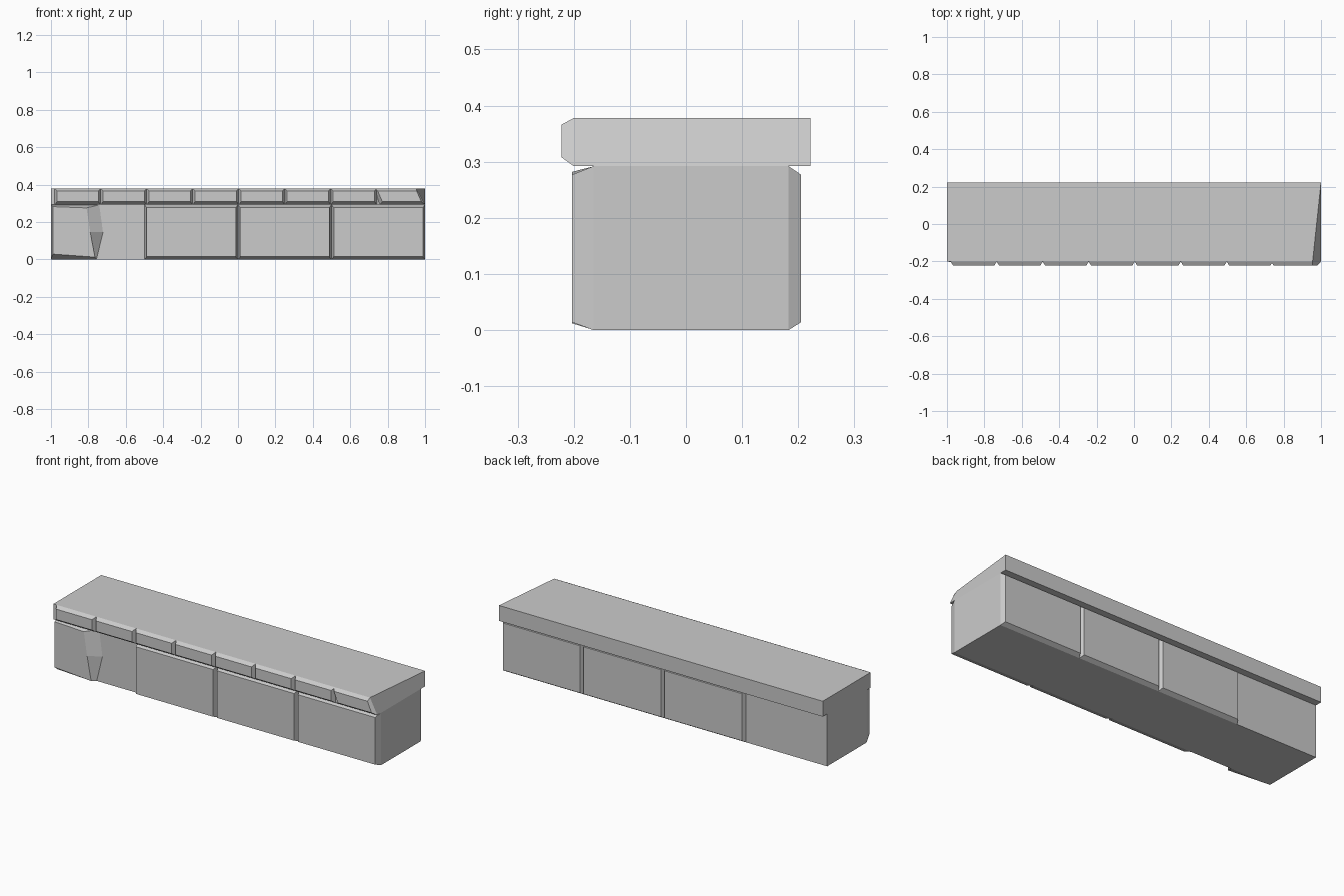
import bpy, bmesh

if "Cube" in bpy.data.objects:
    bpy.data.objects.remove(bpy.data.objects["Cube"])


def make_object(name, verts, faces):
    mesh = bpy.data.meshes.new(name)
    mesh.from_pydata(verts, [], faces)
    bm = bmesh.new()
    bm.from_mesh(mesh)
    bmesh.ops.recalc_face_normals(bm, faces=bm.faces)
    bm.to_mesh(mesh)
    bm.free()
    obj = bpy.data.objects.new(name, mesh)
    bpy.context.collection.objects.link(obj)
    return obj


def box(name, x0, x1, y0, y1, z0, z1):
    verts = [(x, y, z) for z in (z0, z1) for y in (y0, y1) for x in (x0, x1)]
    faces = [(0, 1, 3, 2), (4, 5, 7, 6), (0, 1, 5, 4), (2, 3, 7, 6), (0, 2, 6, 4), (1, 3, 7, 5)]
    return make_object(name, verts, faces)


def block(name, base, face, y_base, y_face):
    """Raised stone face: base and face are outlines of four (x, z) corners."""
    verts = [(x, y_base, z) for x, z in base] + [(x, y_face, z) for x, z in face]
    sides = [(i, (i + 1) % 4, (i + 1) % 4 + 4, i + 4) for i in range(4)]
    return make_object(name, verts, sides + [(0, 1, 2, 3), (4, 5, 6, 7)])


def rect(x0, x1, z0, z1):
    return [(x0, z0), (x1, z0), (x1, z1), (x0, z1)]


BODY_TOP, TOP = 0.292, 0.378

# Wall core
box("wall_core", -1, 1, -0.165, 0.183, 0, BODY_TOP)

# Three whole blocks on front and back
for i in range(3):
    x0, x1 = -0.5 + 0.5 * i, 0.5 * i
    base = rect(x0, x1, 0, BODY_TOP)
    face = rect(x0 + 0.012, x1 - 0.012, 0.014, 0.277)
    block(f"front_block_{i}", base, face, -0.165, -0.203)
    block(f"back_block_{i}", base, face, 0.183, 0.205)

# Broken block at the left end of the front, with a ragged sloping edge
front, back = -0.203, -0.164
make_object(
    "broken_front_block",
    [(-1, back, 0), (-0.755, back, 0), (-0.72, back, 0.145), (-0.74, back, BODY_TOP), (-1, back, BODY_TOP),
     (-0.99, front, 0.028), (-0.765, front, 0.012), (-0.79, front, 0.145), (-0.81, front, 0.275),
     (-0.99, front, 0.282)],
    [(0, 1, 2, 3, 4), (5, 6, 7, 8, 9)] + [(i, (i + 1) % 5, (i + 1) % 5 + 5, i + 5) for i in range(5)])

# Coping slab, with its top front right corner knocked off
slab = box("coping_slab", -1, 1, -0.2, 0.222, BODY_TOP, TOP)
slab.data.vertices[5].co.x = 0.955

# Row of coping stones along the front
for i in range(8):
    x0 = -0.98 + 0.246 * i
    x1 = x0 + 0.246
    base = rect(x0, x1, BODY_TOP, TOP)
    face = rect(x0 + 0.012, x1 - 0.012, 0.308, 0.366)
    if i == 7:
        base = [(x0 + 0.015, BODY_TOP), (1, BODY_TOP), (0.955, TOP), (x0 - 0.01, TOP)]
        face = [(x0 + 0.03, 0.308), (0.98, 0.308), (0.955, 0.366), (x0 + 0.005, 0.366)]
    block(f"coping_stone_{i}", base, face, -0.2, -0.222)
